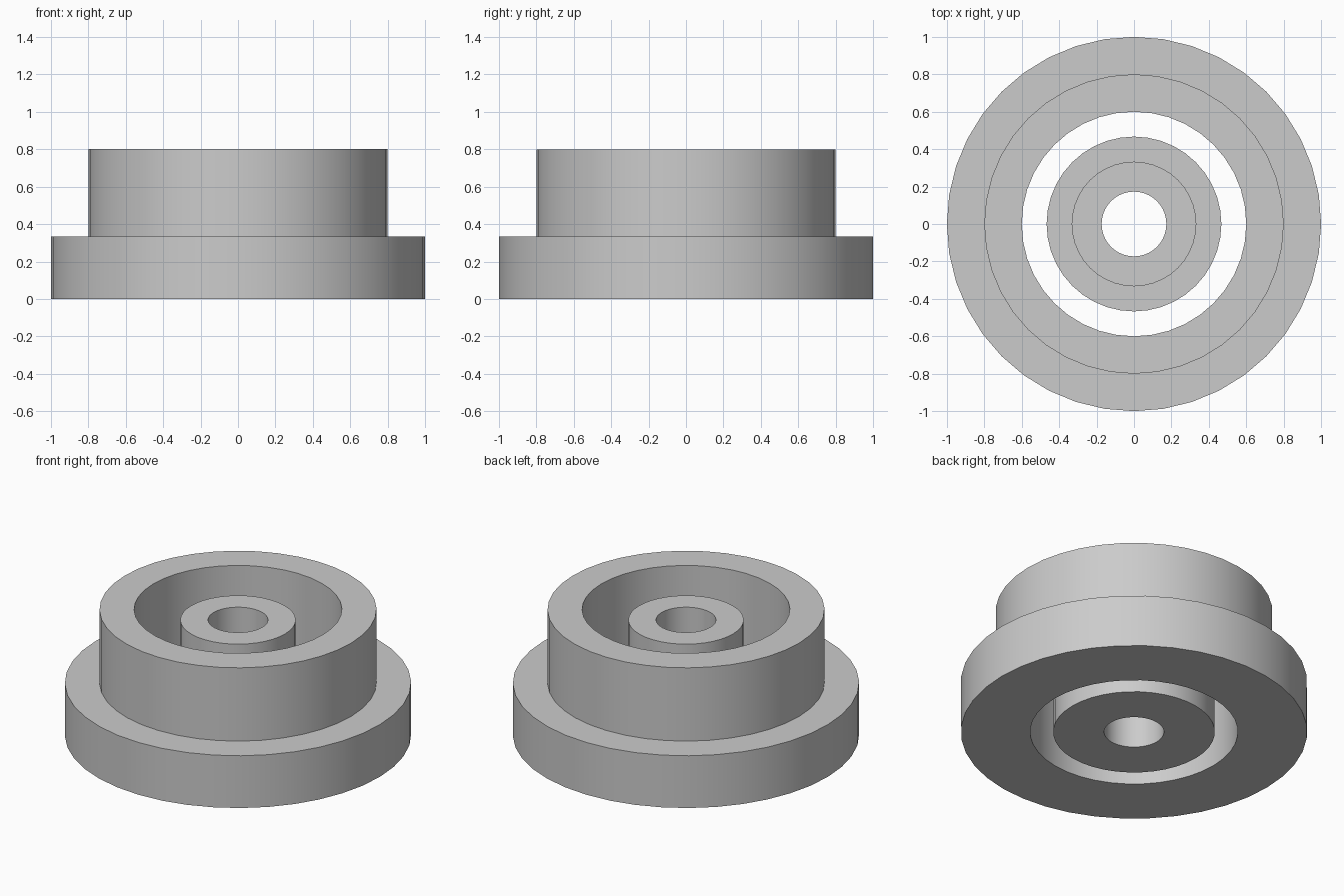
import bpy, bmesh
from math import cos, sin, tau

if "Cube" in bpy.data.objects:
    bpy.data.objects.remove(bpy.data.objects["Cube"])

SIDES = 40


def lathe(name, profile):
    """Revolve a closed (radius, z) profile around the z axis."""
    bm = bmesh.new()
    rings = [[bm.verts.new((r * cos(tau * i / SIDES), r * sin(tau * i / SIDES), z))
              for r, z in profile] for i in range(SIDES)]
    n = len(profile)
    for i in range(SIDES):
        a, b = rings[i], rings[(i + 1) % SIDES]
        for j in range(n):
            k = (j + 1) % n
            bm.faces.new((a[j], b[j], b[k], a[k]))
    bmesh.ops.recalc_face_normals(bm, faces=bm.faces)
    mesh = bpy.data.meshes.new(name)
    bm.to_mesh(mesh)
    bm.free()
    obj = bpy.data.objects.new(name, mesh)
    bpy.context.collection.objects.link(obj)
    bpy.ops.object.select_all(action='DESELECT')
    bpy.context.view_layer.objects.active = obj
    obj.select_set(True)
    bpy.ops.object.shade_smooth_by_angle()
    return obj


# Outer sleeve with a wide base flange
lathe("flanged_sleeve", [(0.6, 0), (1, 0), (1, 0.333), (0.8, 0.333),
                         (0.8, 0.8), (0.6, 0.8)])

# Separate stepped hub with a through bore
lathe("stepped_hub", [(0.173, 0), (0.467, 0), (0.467, 0.333), (0.333, 0.333),
                      (0.333, 0.733), (0.173, 0.733)])
